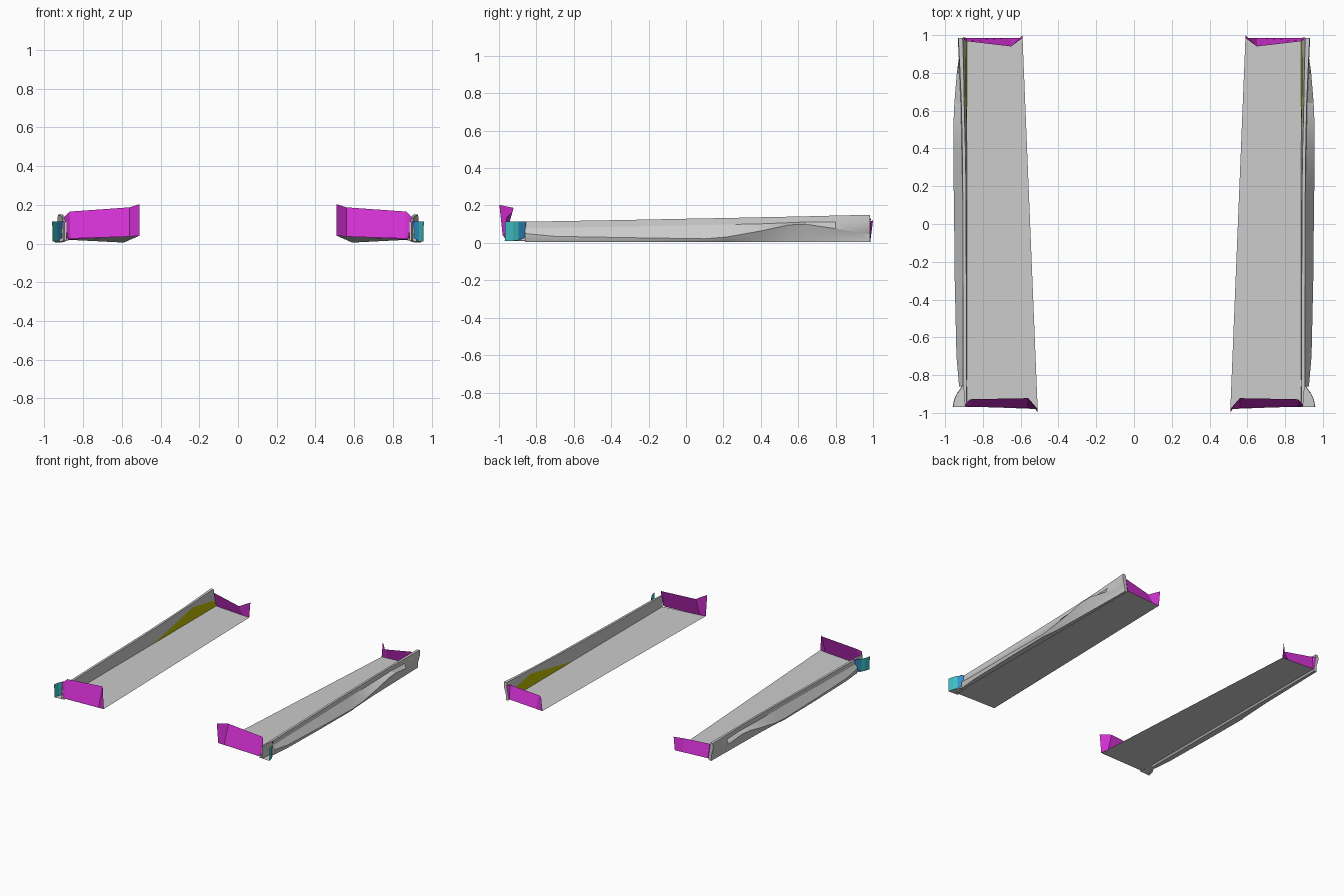
import bpy, bmesh


def material(name, rgb):
    m = bpy.data.materials.new(name)
    m.diffuse_color = (*rgb, 1)
    return m


magenta = material("magenta", (0.65, 0.03, 0.65))
teal = material("teal", (0.05, 0.55, 0.58))
mid_blue = material("mid_blue", (0.03, 0.3, 0.6))
blue = material("blue", (0.04, 0.03, 0.7))
yellow = material("yellow", (0.5, 0.5, 0.0))


def loft(name, rows, mats=(), cap=False, closed=False, smooth=None):
    """Join rows of points with quads; mirror to the other side of the car."""
    bm = bmesh.new()
    grid = [[bm.verts.new(p) for p in row] for row in rows]
    n = len(rows[0])
    for a, b in zip(grid, grid[1:]):
        for i in range(n if closed else n - 1):
            j = (i + 1) % n
            f = bm.faces.new((a[i], a[j], b[j], b[i]))
            f.material_index = min(i, max(len(mats) - 1, 0))
    if cap:
        bm.faces.new(grid[0])
        bm.faces.new(grid[-1])
    bmesh.ops.recalc_face_normals(bm, faces=bm.faces)
    me = bpy.data.meshes.new(name)
    bm.to_mesh(me)
    bm.free()
    for m in mats:
        me.materials.append(m)
    ob = bpy.data.objects.new(name, me)
    bpy.context.collection.objects.link(ob)
    ob.modifiers.new("both_sides", 'MIRROR')
    if smooth:
        bpy.context.view_layer.objects.active = ob
        ob.select_set(True)
        bpy.ops.object.shade_smooth_by_angle(angle=smooth)
        ob.select_set(False)
    return ob


# Flat tapering floor panel
loft("floor_panel", [
    [(0.51, -0.98, 0.04), (0.885, -0.965, 0.022)],
    [(0.59, 0.985, 0.005), (0.885, 0.985, 0.02)]])

# Outer sill: y, top inner x, top outer x, top z, ridge x, ridge z, lower x, lower z
stations = [
    (-0.86, 0.885, 0.905, 0.113, 0.926, 0.05, 0.922, 0.014),
    (-0.70, 0.887, 0.905, 0.116, 0.940, 0.035, 0.936, 0.013),
    (-0.30, 0.888, 0.906, 0.123, 0.949, 0.028, 0.945, 0.012),
    (0.10, 0.889, 0.906, 0.131, 0.953, 0.022, 0.949, 0.012),
    (0.22, 0.890, 0.907, 0.133, 0.955, 0.032, 0.944, 0.014),
    (0.40, 0.893, 0.909, 0.137, 0.956, 0.064, 0.934, 0.030),
    (0.55, 0.897, 0.912, 0.140, 0.955, 0.096, 0.932, 0.036),
    (0.64, 0.899, 0.914, 0.142, 0.951, 0.100, 0.932, 0.040),
    (0.80, 0.902, 0.921, 0.146, 0.938, 0.076, 0.926, 0.048),
    (0.93, 0.905, 0.927, 0.149, 0.920, 0.055, 0.917, 0.052),
    (0.985, 0.907, 0.930, 0.150, 0.917, 0.055, 0.915, 0.050),
]
rows = []
for y, ti, to, tz, rx, rz, lx, lz in stations:
    bottom_x = lx - 0.004 if y < 0.2 else 0.93 - 0.02 * (y - 0.2)
    rows.append([(ti, y, tz), (to, y, tz), (to + 0.003, y, max(rz + 0.012, tz - 0.035)),
                 (rx, y, rz), (lx, y, lz), (bottom_x, y, 0.006),
                 (0.895, y, 0.008), (0.885, y, 0.02)])
loft("side_sill", rows, cap=True, closed=True, smooth=0.45)

# Thin upright joining the sill to the front fence
loft("front_upright", [
    [(0.885, -0.965, 0.02), (0.887, -0.965, 0.112), (0.895, -0.965, 0.112), (0.895, -0.965, 0.012)],
    [(0.885, -0.86, 0.02), (0.887, -0.86, 0.113), (0.903, -0.86, 0.113), (0.903, -0.86, 0.012)]],
    closed=True, cap=True)

# Curved corner winglet with its small floor
curve = [(0.957, -0.968), (0.948, -0.925), (0.933, -0.895), (0.908, -0.858), (0.89, -0.85)]
loft("corner_winglet", [
    [(x, y, z) for (x, y), z in zip(curve, (0.01, 0.011, 0.014, 0.03, 0.03))],
    [(x + 0.003, y, 0.115) for x, y in curve]], (teal, teal, mid_blue, blue))
loft("winglet_floor", [
    [(x, y, 0.011) for x, y in curve[:4]],
    [(0.865, -0.97, 0.016), (0.88, -0.93, 0.014), (0.885, -0.895, 0.013), (0.885, -0.858, 0.013)]])

# Upright fences at the front and rear of the floor panel
loft("front_fence", [
    [(0.51, -0.98, 0.04), (0.56, -0.975, 0.036), (0.865, -0.968, 0.026), (0.88, -0.968, 0.03)],
    [(0.51, -0.998, 0.203), (0.56, -0.922, 0.187), (0.87, -0.928, 0.165), (0.897, -0.96, 0.138)]],
    (magenta,))
loft("rear_fence", [
    [(0.59, 0.985, 0.005), (0.65, 0.985, 0.008), (0.885, 0.985, 0.02), (0.89, 0.985, 0.022)],
    [(0.59, 1.0, 0.12), (0.65, 0.94, 0.098), (0.89, 0.968, 0.13), (0.907, 0.988, 0.13)]],
    (magenta,))

# Yellow wedge on the inner wall near the rear
loft("inner_wedge", [
    [(0.884, 0.2, 0.022), (0.8855, 0.45, 0.07), (0.893, 0.70, 0.115), (0.890, 0.975, 0.068)],
    [(0.883, 0.21, 0.020), (0.883, 0.45, 0.021), (0.883, 0.70, 0.021), (0.883, 0.975, 0.021)]],
    (yellow,))
